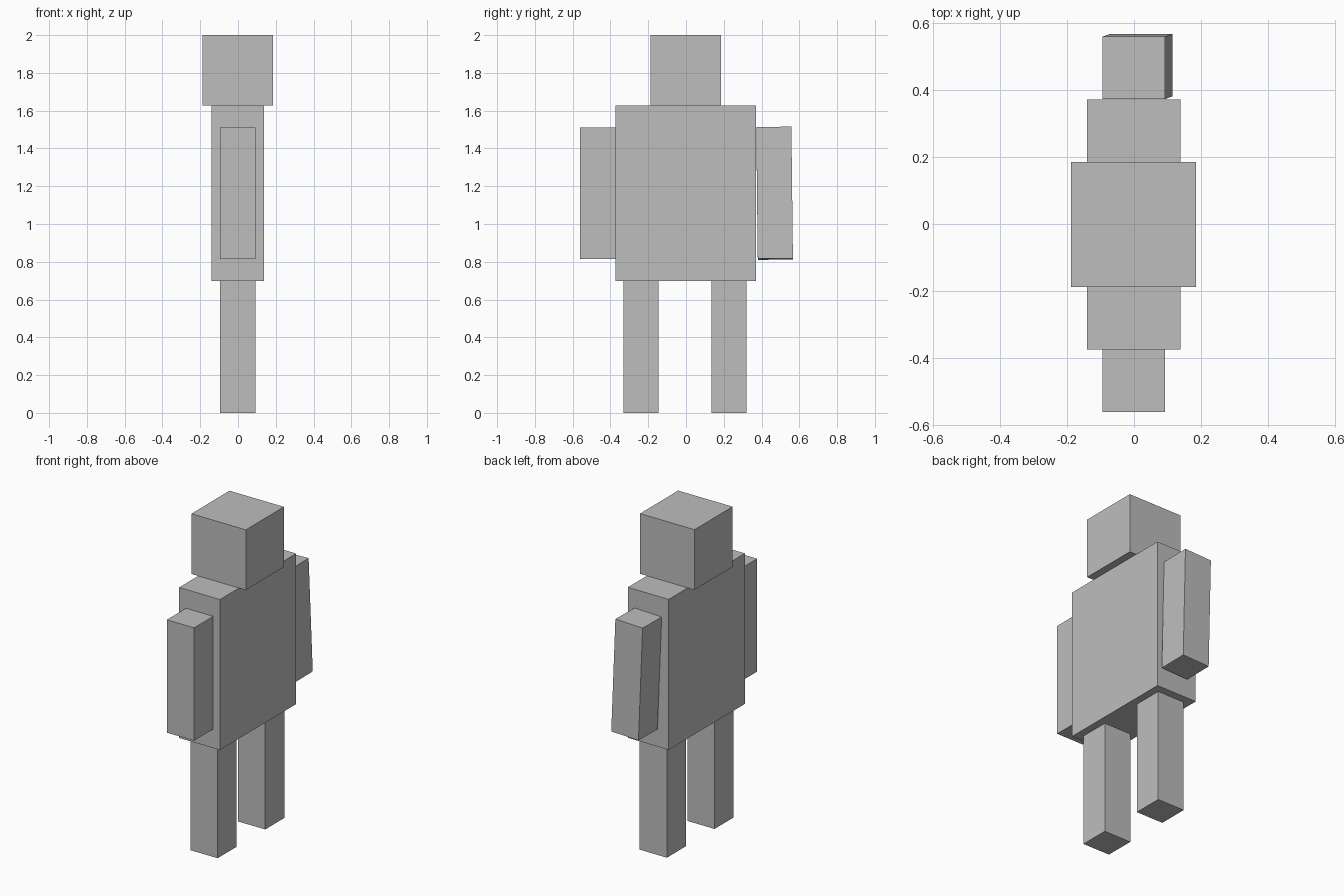
import bpy

if "Cube" in bpy.data.objects:
    bpy.data.objects.remove(bpy.data.objects["Cube"])

U = 2 / 43  # block unit: the figure is 43 units tall

grey = bpy.data.materials.new("plain_grey")
grey.diffuse_color = (0.515, 0.515, 0.515, 1)
grey.use_nodes = True
grey.node_tree.nodes["Principled BSDF"].inputs["Base Color"].default_value = grey.diffuse_color


def box(name, size, centre, rotation=(0, 0, 0)):
    """Add a box with its size in block units."""
    bpy.ops.mesh.primitive_cube_add(size=1, location=centre, rotation=rotation)
    ob = bpy.context.object
    ob.name = name
    ob.scale = [s * U for s in size]
    bpy.ops.object.transform_apply(location=False, rotation=False, scale=True)
    ob.data.materials.append(grey)
    return ob


# Head and torso
box("head", (8, 8, 8), (-0.001, -0.002, 39 * U))
box("torso", (6, 16, 20), (-0.001, -0.002, 25 * U))

# Legs
for side, name in ((-1, "left_leg"), (1, "right_leg")):
    box(name, (4, 4, 15), (-0.001, -0.005 + side * 5 * U, 7.5 * U))

# Arms: one hangs straight, the other swings slightly outward
box("left_arm", (4, 4, 15), (-0.001, -0.467, 25 * U))
box("right_arm", (4, 4, 15), (0.0105, 0.469, 25 * U), (0.0115, -0.0324, 0))
